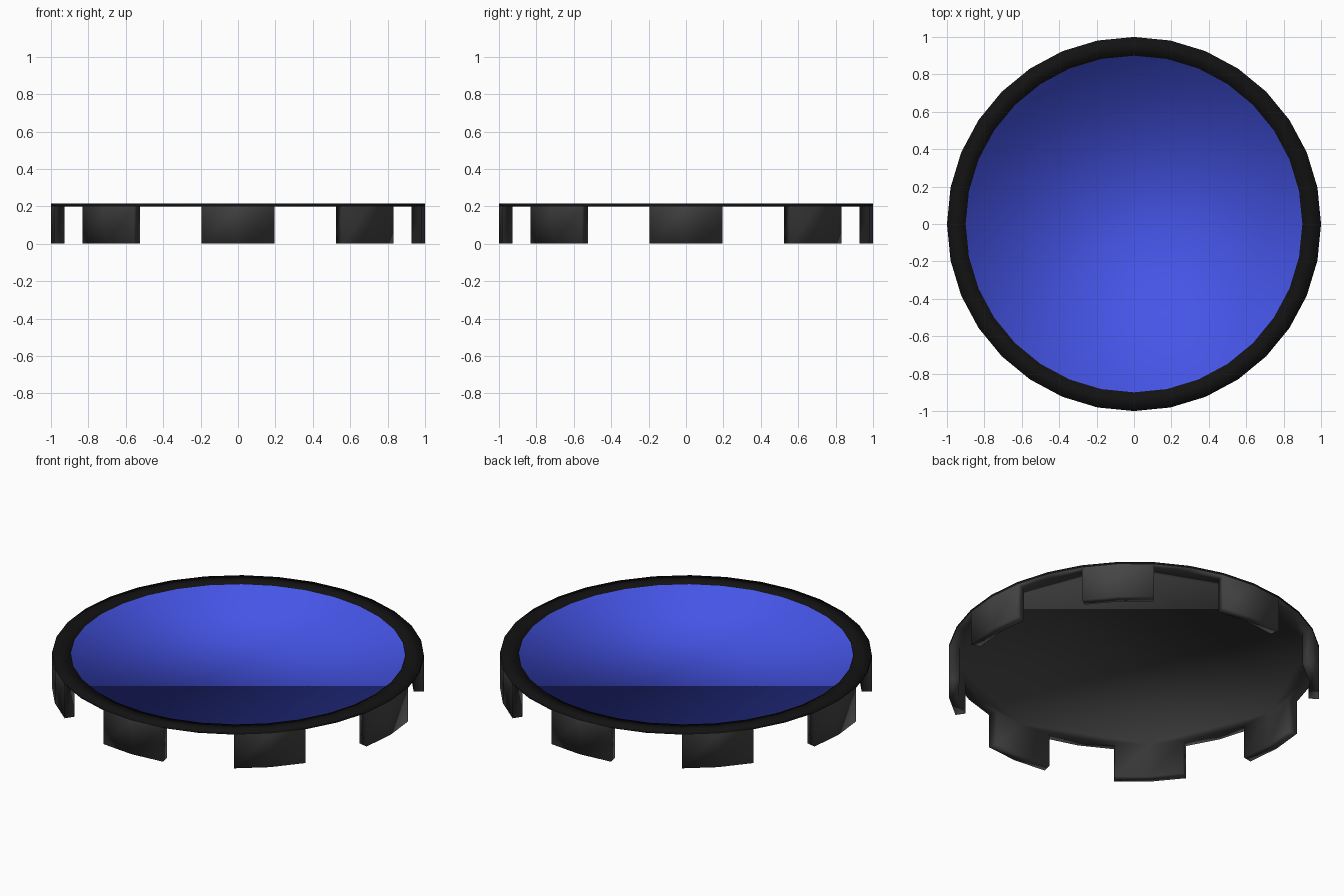
import bpy, bmesh
from math import cos, sin, pi

if "Cube" in bpy.data.objects:
    bpy.data.objects.remove(bpy.data.objects["Cube"])

N = 32


def material(name, rgb):
    m = bpy.data.materials.new(name)
    m.diffuse_color = (*rgb, 1)
    m.use_nodes = True
    m.node_tree.nodes["Principled BSDF"].inputs["Base Color"].default_value = m.diffuse_color
    return m


bm = bmesh.new()


def ring(r, z):
    return [bm.verts.new((r * cos(2 * pi * i / N), r * sin(2 * pi * i / N), z))
            for i in range(N)]


def bridge(a, b, mat):
    faces = []
    for i in range(N):
        j = (i + 1) % N
        f = bm.faces.new((a[i], a[j], b[j], b[i]))
        f.material_index = mat
        faces.append(f)
    return faces


# Profile rings of the shallow tray
under_in = ring(0.945, 0.2)
under_out = ring(1.0, 0.2)
rim_out = ring(1.0, 0.214)
rim_in = ring(0.9, 0.214)
floor = ring(0.9, 0.207)

# Underside, black rim and recessed blue floor
bm.faces.new(under_in[::-1]).material_index = 0
edge_faces = bridge(under_in, under_out, 0)
bridge(under_out, rim_out, 1)
bridge(rim_out, rim_in, 1)
bridge(rim_in, floor, 1)
bm.faces.new(floor).material_index = 2

# Eight legs, each extruded from two neighbouring edge faces
for k in range(0, N, 4):
    pair = [edge_faces[k - 1], edge_faces[k]]
    out = bmesh.ops.extrude_face_region(bm, geom=pair)
    verts = [v for v in out["geom"] if isinstance(v, bmesh.types.BMVert)]
    bmesh.ops.translate(bm, vec=(0, 0, -0.2), verts=verts)
    bmesh.ops.delete(bm, geom=[f for f in pair if f.is_valid], context='FACES_ONLY')

bmesh.ops.recalc_face_normals(bm, faces=bm.faces[:])
for f in bm.faces:
    f.smooth = True

mesh = bpy.data.meshes.new("round_tray_with_legs")
bm.to_mesh(mesh)
bm.free()
mesh.materials.append(material("dark_grey", (0.06, 0.06, 0.06)))
mesh.materials.append(material("black", (0.006, 0.006, 0.006)))
mesh.materials.append(material("blue", (0.06, 0.09, 0.8)))
tray = bpy.data.objects.new("round_tray_with_legs", mesh)
bpy.context.collection.objects.link(tray)
